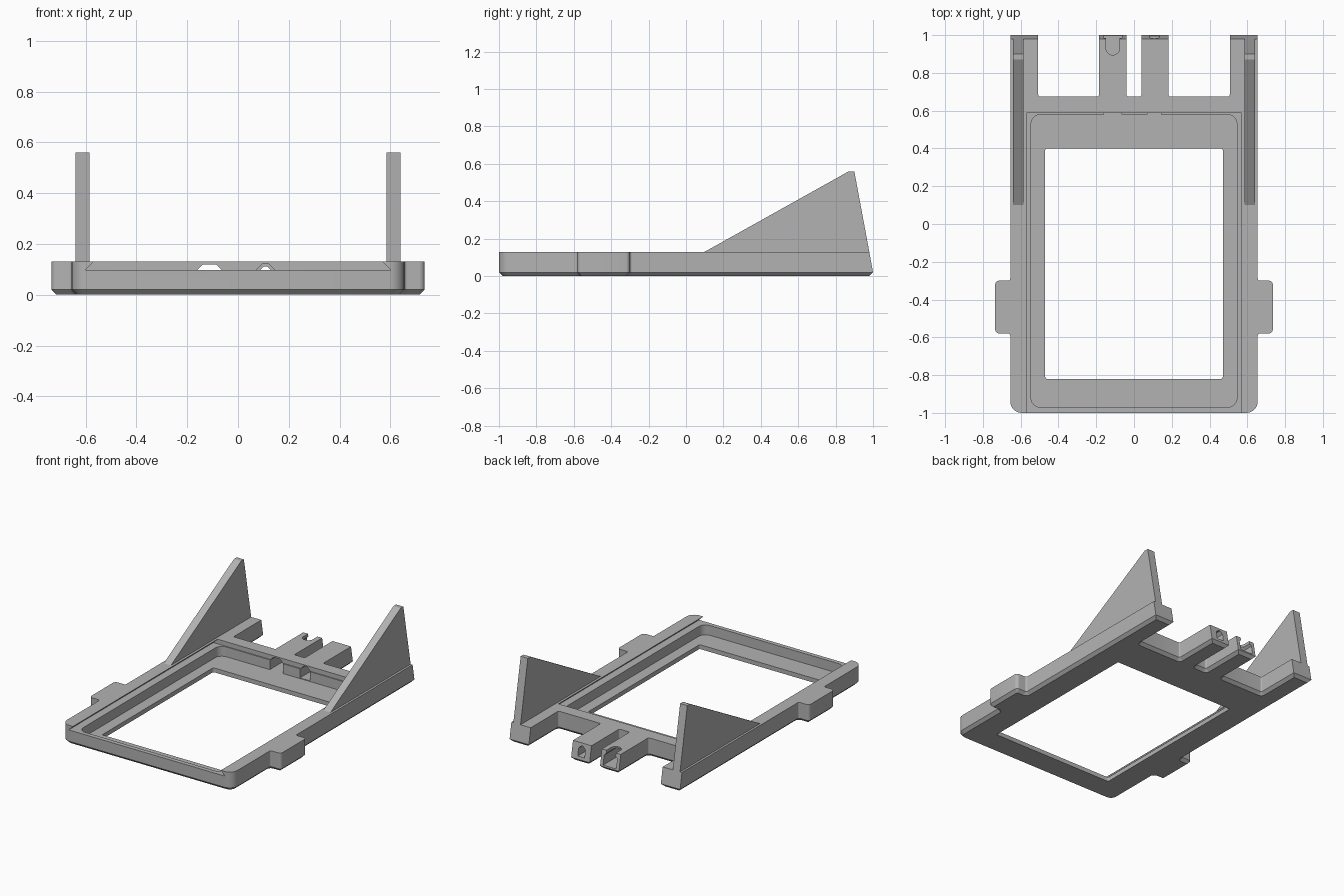
import bpy, bmesh, math
from mathutils import Vector

if "Cube" in bpy.data.objects:
    bpy.data.objects.remove(bpy.data.objects["Cube"])

grey = bpy.data.materials.new("plain grey")
grey.diffuse_color = (0.45, 0.45, 0.45, 1)
grey.use_nodes = True
grey.node_tree.nodes["Principled BSDF"].inputs["Base Color"].default_value = grey.diffuse_color
TOP = 0.13


def rounded(points, steps=6):
    """Points (x, y, radius) of a closed outline with filleted corners."""
    out = []
    for i, (x, y, r) in enumerate(points):
        p = Vector((x, y))
        if r == 0:
            out.append(p)
            continue
        a = (Vector(points[i - 1][:2]) - p).normalized()
        b = (Vector(points[(i + 1) % len(points)][:2]) - p).normalized()
        centre = p + (a + b) * r          # all corners are square
        for k in range(steps + 1):
            t = k / steps * math.pi / 2
            out.append(centre - b * r * math.cos(t) - a * r * math.sin(t))
    return out


def prism(name, outline, lo, hi, axis="z", chamfer=0):
    """Extrude a 2D outline along an axis, optionally chamfering the low rim."""
    place = {"x": lambda u, v, w: (w, u, v),
             "y": lambda u, v, w: (u, w, v),
             "z": lambda u, v, w: (u, v, w)}[axis]
    bm = bmesh.new()
    low = [bm.verts.new(place(u, v, lo)) for u, v in outline]
    high = [bm.verts.new(place(u, v, hi)) for u, v in outline]
    n = len(low)
    base = bm.faces.new(low)
    bm.faces.new(high)
    for i in range(n):
        j = (i + 1) % n
        bm.faces.new((low[i], low[j], high[j], high[i]))
    bmesh.ops.recalc_face_normals(bm, faces=bm.faces)
    if chamfer:
        bmesh.ops.bevel(bm, geom=list(base.edges), offset=chamfer,
                        segments=1, affect="EDGES", clamp_overlap=False)
    mesh = bpy.data.meshes.new(name)
    bm.to_mesh(mesh)
    bm.free()
    mesh.materials.append(grey)
    ob = bpy.data.objects.new(name, mesh)
    bpy.context.collection.objects.link(ob)
    return ob


def rect(x0, x1, y0, y1, r=0):
    return rounded([(x0, y0, r), (x1, y0, r), (x1, y1, r), (x0, y1, r)])


def tunnel(cx, half, z0, z1, flat):
    """Tunnel section with a sloped roof."""
    shoulder = z1 - (half - flat)
    return [(cx - half, z0), (cx + half, z0), (cx + half, shoulder),
            (cx + flat, z1), (cx - flat, z1), (cx - half, shoulder)]


# Frame outline: right side with its tab, rear arms and two prongs, left side
right_side = [(0.655, -1, 0.06), (0.655, -0.58, 0.012), (0.735, -0.58, 0.022),
              (0.735, -0.30, 0.022), (0.655, -0.30, 0.012), (0.655, 1, 0),
              (0.507, 1, 0), (0.507, 0.675, 0.01)]
prongs = [(0.182, 0.675, 0.01), (0.182, 1, 0), (0.04, 1, 0), (0.04, 0.675, 0.01),
          (-0.04, 0.675, 0.01), (-0.04, 1, 0), (-0.185, 1, 0), (-0.185, 0.675, 0.01)]
left_side = [(-x, y, r) for x, y, r in reversed(right_side)]
frame = prism("frame", rounded(right_side + prongs + left_side), 0, TOP, chamfer=0.02)

# Rear ends lean forward
for v in frame.data.vertices:
    if v.co.y > 0.95 and v.co.z > 0.1:
        v.co.y -= 0.02

# Openings cut from the frame
cutters = [
    prism("window_cut", rect(-0.47, 0.47, -0.82, 0.40, 0.01), -0.1, 0.3),
    prism("pocket_cut", rect(-0.545, 0.545, -0.97, 0.58, 0.05), 0.03, 0.3),
    prism("dovetail_cut", [(-0.60, 0.098), (0.60, 0.098), (0.558, 0.14), (-0.558, 0.14)],
          -1.1, 0.587, "y"),
    prism("channel_cut", tunnel(-0.112, 0.05, 0.03, 0.12, 0.025), 0.5, 1.1, "y"),
    prism("channel_slot_cut",
          rounded([(-0.148, 0.895, 0.035), (-0.076, 0.895, 0.035),
                   (-0.076, 1.1, 0), (-0.148, 1.1, 0)]), 0.06, 0.3),
    prism("wide_hole_cut", tunnel(0.108, 0.038, 0.035, 0.122, 0.012), 0.5, 0.72, "y"),
    prism("narrow_hole_cut", tunnel(0.108, 0.026, 0.04, 0.112, 0.006), 0.6, 1.1, "y"),
]
bpy.context.view_layer.objects.active = frame
for c in cutters:
    c.hide_render = True
    m = frame.modifiers.new(c.name, "BOOLEAN")
    m.operation, m.solver, m.object = "DIFFERENCE", "EXACT", c
    bpy.ops.object.modifier_apply(modifier=m.name)
    bpy.data.objects.remove(c)

# Upright triangular wings
wing_profile = [(0.10, TOP), (0.10, 0.125), (0.98, 0.125), (0.98, TOP),
                (0.90, 0.56), (0.87, 0.56)]
for side, name in ((1, "right_wing"), (-1, "left_wing")):
    prism(name, wing_profile, *sorted((side * 0.585, side * 0.64)), "x")

# Smooth the rounded corners only
bpy.ops.object.select_all(action="DESELECT")
frame.select_set(True)
bpy.ops.object.shade_smooth_by_angle(angle=math.radians(30))
